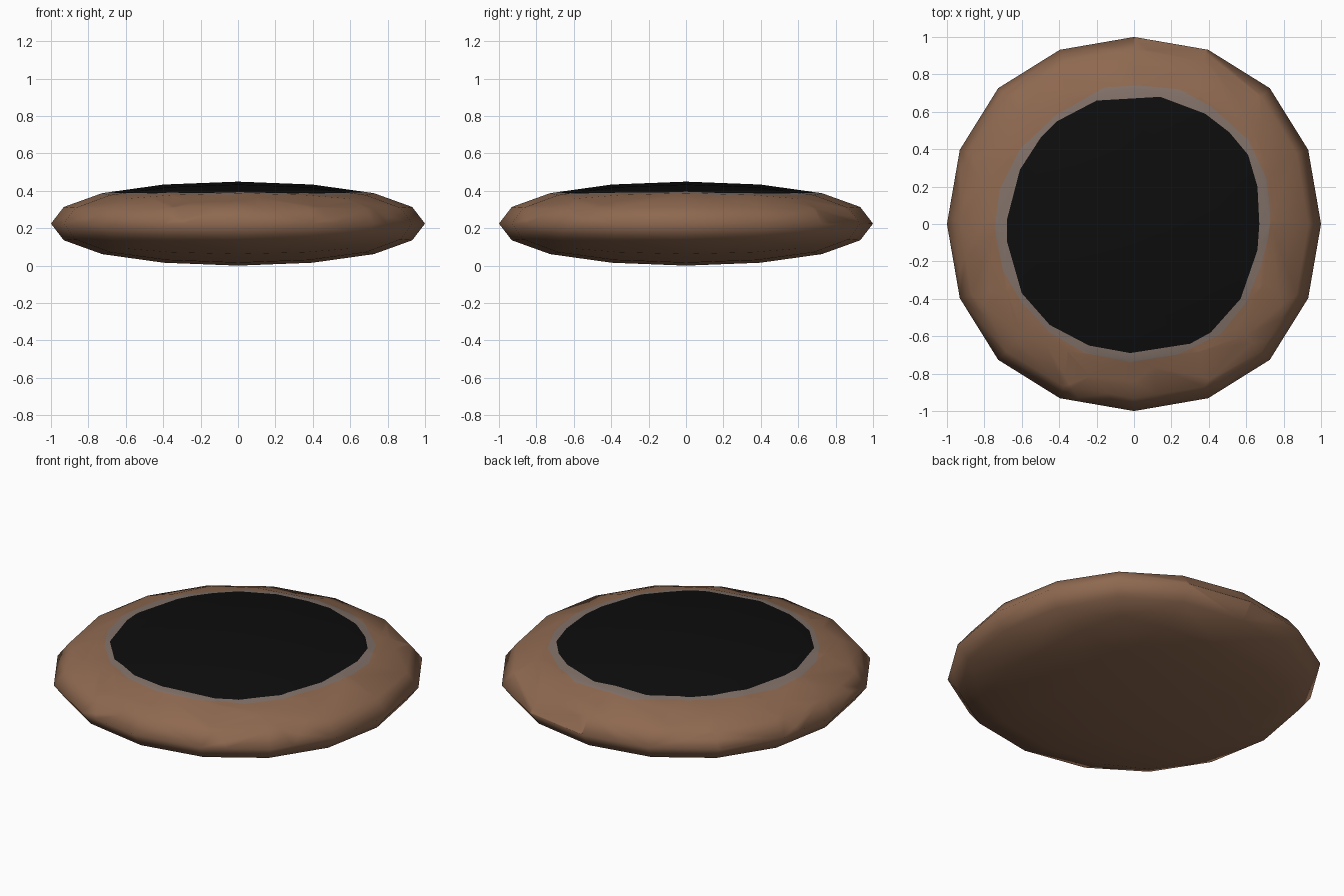
import bpy, bmesh
from mathutils import Vector

if "Cube" in bpy.data.objects:
    bpy.data.objects.remove(bpy.data.objects["Cube"])

HALF_HEIGHT = 0.2245


def material(name, rgb):
    m = bpy.data.materials.new(name)
    m.diffuse_color = (*rgb, 1)
    m.use_nodes = True
    m.node_tree.nodes["Principled BSDF"].inputs["Base Color"].default_value = m.diffuse_color
    return m


# Rounded pebble: a subdivided cube, flattened
bpy.ops.mesh.primitive_cube_add(size=2)
body = bpy.context.object
body.name = "flattened_body"
sub = body.modifiers.new("rounding", "SUBSURF")
sub.levels = 2
bpy.ops.object.modifier_apply(modifier=sub.name)
mesh = body.data
r = max(v.co.x for v in mesh.vertices)
for v in mesh.vertices:
    v.co = (v.co.x / r, v.co.y / r, v.co.z / r * HALF_HEIGHT + HALF_HEIGHT)

for name, rgb in (("brown", (0.27, 0.14, 0.08)),
                  ("warm grey", (0.22, 0.165, 0.14)),
                  ("black", (0.004, 0.004, 0.004))):
    mesh.materials.append(material(name, rgb))

# Slightly wobbly outlines of the top patch, counter-clockwise, in hundredths
RIM = [(73, 6), (71, 24), (61, 45), (41, 63), (24, 72), (3, 74), (-16, 73),
       (-42, 58), (-61, 40), (-72, 18), (-74.5, -3), (-70, -25), (-60, -42),
       (-45, -58), (-26, -69), (-2, -74), (23, -70), (46, -59), (60, -42),
       (68, -22), (72, -6)]
PATCH = [(67, 0), (66, 20), (61, 37), (51, 49), (38, 59), (14, 68), (-20, 66),
         (-41, 55), (-50, 46), (-61, 29), (-68, 2), (-68, -9), (-60, -37),
         (-45, -54), (-24, -65), (-2, -69), (30, -64), (41, -58), (57, -40),
         (66, -14)]

bm = bmesh.new()
bm.from_mesh(mesh)
bmesh.ops.triangulate(bm, faces=bm.faces[:])


def cut_patch(faces, outline, index):
    """Cut the outline straight down into the faces and colour the inside."""
    pts = [Vector((x / 100, y / 100, 0)) for x, y in outline]
    for a, b in zip(pts, pts[1:] + pts[:1]):
        inward = Vector((a.y - b.y, b.x - a.x, 0)).normalized()
        geom = set(faces)
        for f in faces:
            geom.update(f.edges)
            geom.update(f.verts)
        res = bmesh.ops.bisect_plane(bm, geom=list(geom), dist=1e-5,
                                     plane_co=a, plane_no=inward)
        found = {g for g in res["geom"] if isinstance(g, bmesh.types.BMFace)}
        found.update(f for f in faces if f.is_valid)
        faces = [f for f in found
                 if (f.calc_center_median() - a).dot(inward) > 0]
    for f in faces:
        f.material_index = index
    return faces


top = [f for f in bm.faces if f.calc_center_median().z > HALF_HEIGHT]
ring = cut_patch(top, RIM, 1)
cut_patch(ring, PATCH, 2)

for f in bm.faces:
    f.smooth = True
bm.to_mesh(mesh)
bm.free()
